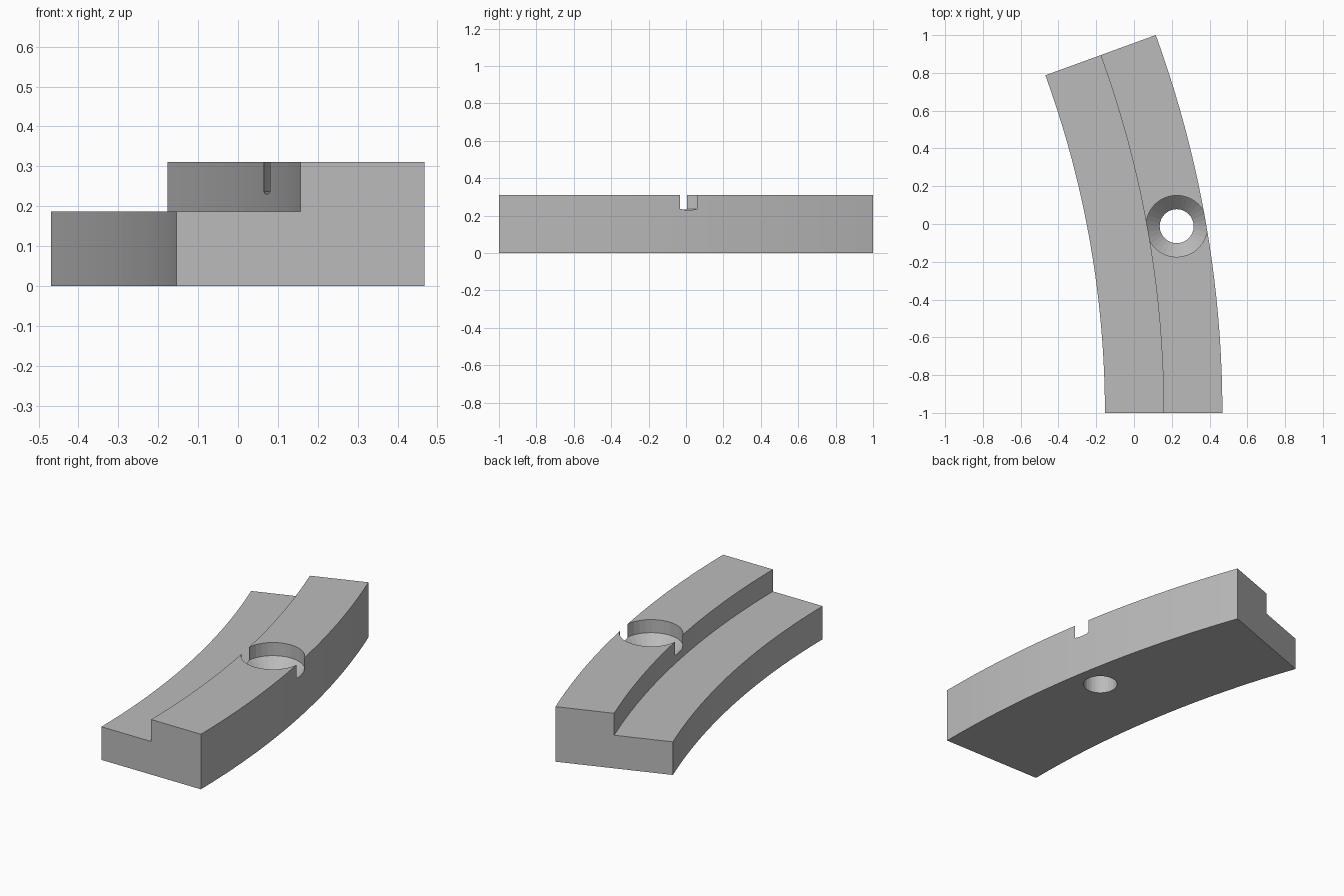
import bpy
import bmesh
from math import sin, cos, pi, radians

cube = bpy.data.objects.get("Cube")
if cube:
    bpy.data.objects.remove(cube, do_unlink=True)

# Arc layout: the block sweeps about a distant centre
CENTRE_X, CENTRE_Y = -5.38, -1.0
SWEEP = radians(20)
R_IN, R_STEP, R_OUT = 5.226, 5.537, 5.848
LOW, HIGH = 0.187, 0.311

grey = bpy.data.materials.new("plain grey")
grey.use_nodes = True
grey.diffuse_color = (0.5, 0.5, 0.5, 1)
grey.node_tree.nodes["Principled BSDF"].inputs["Base Color"].default_value = (0.5, 0.5, 0.5, 1)


def on_arc(radius, angle, z):
    return (CENTRE_X + radius * cos(angle), CENTRE_Y + radius * sin(angle), z)


def skin_rings(name, rings):
    """Join equal closed rings of points into a capped solid."""
    bm = bmesh.new()
    loops = [[bm.verts.new(p) for p in ring] for ring in rings]
    n = len(loops[0])
    for a, b in zip(loops, loops[1:]):
        for i in range(n):
            j = (i + 1) % n
            bm.faces.new((a[i], a[j], b[j], b[i]))
    bm.faces.new(loops[0])
    bm.faces.new(loops[-1])
    bmesh.ops.recalc_face_normals(bm, faces=bm.faces)
    mesh = bpy.data.meshes.new(name)
    bm.to_mesh(mesh)
    bm.free()
    mesh.materials.append(grey)
    obj = bpy.data.objects.new(name, mesh)
    bpy.context.collection.objects.link(obj)
    return obj


# Curved block: stepped cross-section swept along the arc
section = [(R_IN, 0), (R_OUT, 0), (R_OUT, HIGH), (R_STEP, HIGH), (R_STEP, LOW), (R_IN, LOW)]
STEPS = 20
block = skin_rings("curved_stepped_block", [
    [on_arc(r, SWEEP * k / STEPS, z) for r, z in section] for k in range(STEPS + 1)])

# Screw hole: straight bore, conical seat and head recess, midway along the raised rail
hx, hy, _ = on_arc((R_STEP + R_OUT) / 2, SWEEP / 2, 0)
BORE, HEAD, SEAT_TOP = 0.09, 0.163, 0.237
hole_profile = [(BORE, -0.1), (BORE, SEAT_TOP - (HEAD - BORE)), (HEAD, SEAT_TOP), (HEAD, HIGH + 0.1)]
SIDES = 32
cutter = skin_rings("screw_hole_cutter", [
    [(hx + r * cos(2 * pi * i / SIDES), hy + r * sin(2 * pi * i / SIDES), z) for i in range(SIDES)]
    for r, z in hole_profile])
cutter.hide_render = True

# Cut the hole and discard the cutter
cut = block.modifiers.new("screw_hole", 'BOOLEAN')
cut.operation = 'DIFFERENCE'
cut.solver = 'EXACT'
cut.object = cutter
bpy.ops.object.select_all(action='DESELECT')
bpy.context.view_layer.objects.active = block
block.select_set(True)
bpy.ops.object.modifier_apply(modifier=cut.name)
bpy.data.objects.remove(cutter, do_unlink=True)
